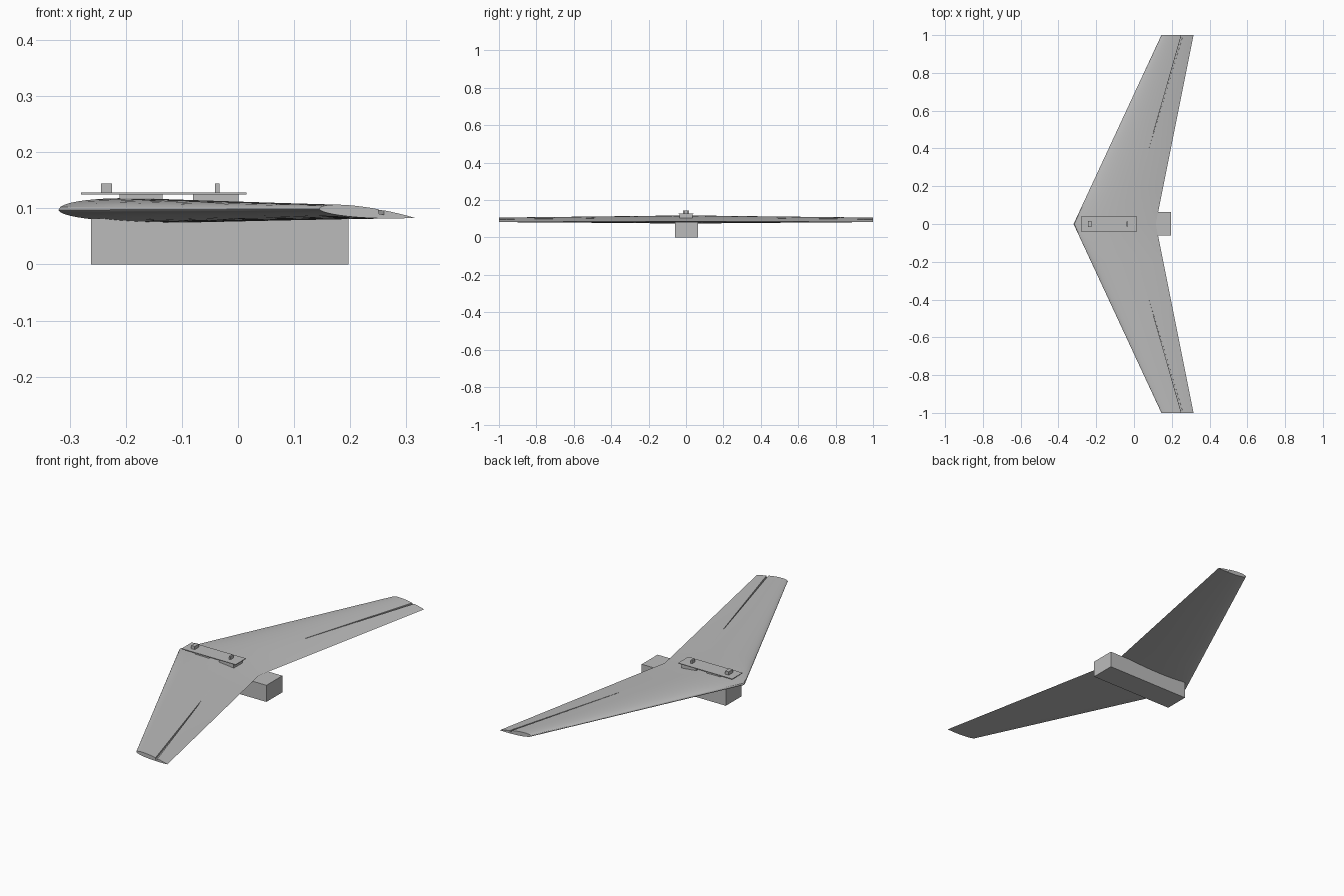
import bpy, bmesh

if "Cube" in bpy.data.objects:
    bpy.data.objects.remove(bpy.data.objects["Cube"])

grey = bpy.data.materials.new("plain grey")
grey.use_nodes = True
colour = (0.5, 0.5, 0.5, 1)
grey.diffuse_color = colour
grey.node_tree.nodes["Principled BSDF"].inputs["Base Color"].default_value = colour


def finish(name, bm):
    bmesh.ops.recalc_face_normals(bm, faces=bm.faces)
    mesh = bpy.data.meshes.new(name)
    bm.to_mesh(mesh)
    bm.free()
    mesh.materials.append(grey)
    obj = bpy.data.objects.new(name, mesh)
    bpy.context.collection.objects.link(obj)
    return obj


def box(name, x0, x1, y0, y1, z0, z1):
    bm = bmesh.new()
    bmesh.ops.create_cube(bm, size=1)
    for v in bm.verts:
        v.co.x = x0 + (v.co.x + 0.5) * (x1 - x0)
        v.co.y = y0 + (v.co.y + 0.5) * (y1 - y0)
        v.co.z = z0 + (v.co.z + 0.5) * (z1 - z0)
    return finish(name, bm)


def lerp(a, b, t):
    return a + (b - a) * t


def thickness(t):
    # Rounded nose, thickest near a quarter chord, sharp tail
    return 2.6 * (t ** 0.5) * (1 - t) ** 0.95 / 1.0


STEPS = 20
HINGE = 0.65


def section(y):
    s = abs(y)
    x0, x1 = lerp(-0.32, 0.145, s), lerp(0.115, 0.315, s)
    scale = lerp(1, 0.47, s)

    def point(t, height, drop=0):
        z = lerp(lerp(0.097, 0.099, s), lerp(0.086, 0.083, s), t)
        return (lerp(x0, x1, t), y, z + height * scale * thickness(t) - drop)

    # The elevon slot opens gradually from the mid span to the tip
    opening = max(0, s - 0.4) / 0.6
    half = lerp(0.001, 0.005, opening) / (x1 - x0)
    depth = 0.008 * min(1, opening * 8)
    ts = [(i / STEPS) ** 1.6 for i in range(STEPS + 1)]
    upper = [point(t, 0.024) for t in ts if t < HINGE - 0.02]
    upper += [point(HINGE - half, 0.024), point(HINGE - half * 0.9, 0.024, depth),
              point(HINGE + half * 0.9, 0.024, depth), point(HINGE + half, 0.024)]
    upper += [point(t, 0.024) for t in ts if t > HINGE + 0.04]
    lower = [point(t, -0.018) for t in reversed(ts[1:-1])]
    return upper + lower


# Swept wing, lofted from tip to tip
bm = bmesh.new()
half_span = [0.2, 0.4, 0.48, 0.7, 1]
stations = [-y for y in reversed(half_span)] + [0] + half_span
rings = [[bm.verts.new(p) for p in section(y)] for y in stations]
for a, b in zip(rings, rings[1:]):
    for i in range(len(a)):
        j = (i + 1) % len(a)
        bm.faces.new((a[i], a[j], b[j], b[i]))
bm.faces.new(rings[0])
bm.faces.new(rings[-1])
wing = finish("swept_wing", bm)
bpy.ops.object.select_all(action="DESELECT")
wing.select_set(True)
bpy.context.view_layer.objects.active = wing
bpy.ops.object.shade_smooth_by_angle(angle=0.5)

# Body box under the wing
box("belly_box", -0.262, 0.197, -0.06, 0.064, 0, 0.082)

# Raised plate on two supports
box("top_plate", -0.28, 0.015, -0.04, 0.04, 0.125, 0.128)
box("front_support", -0.211, -0.135, -0.035, 0.035, 0.1, 0.125)
box("rear_support", -0.08, 0.001, -0.035, 0.035, 0.1, 0.125)

# Posts on the plate
box("front_post", -0.244, -0.225, -0.016, 0.016, 0.128, 0.144)
box("rear_post", -0.041, -0.033, -0.012, 0.012, 0.128, 0.144)
